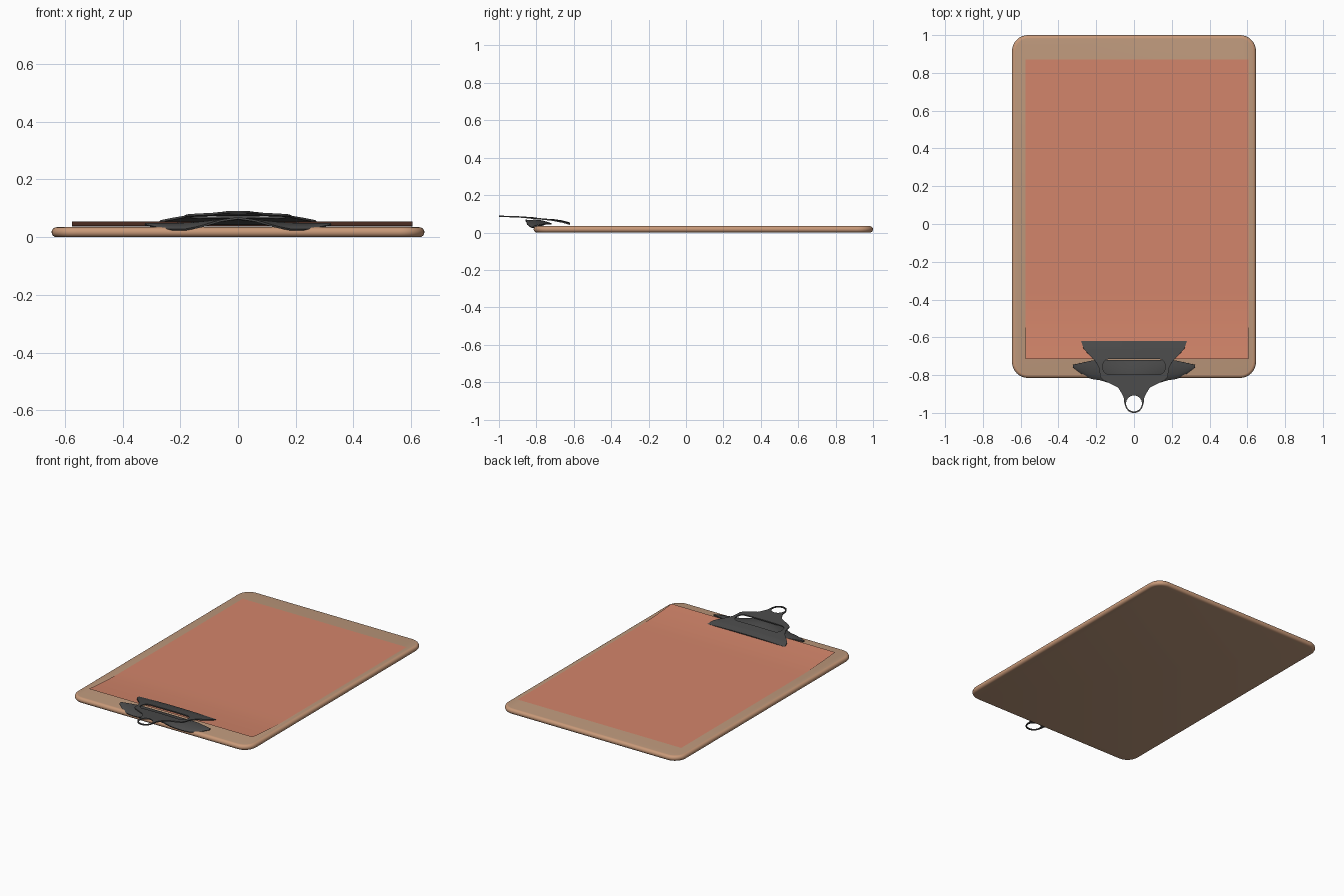
import bpy, bmesh, math

if "Cube" in bpy.data.objects:
    bpy.data.objects.remove(bpy.data.objects["Cube"])


def material(name, rgb):
    m = bpy.data.materials.new(name)
    m.diffuse_color = (*rgb, 1)
    m.use_nodes = True
    m.node_tree.nodes["Principled BSDF"].inputs["Base Color"].default_value = m.diffuse_color
    return m


TAN = material("tan board", (0.51, 0.315, 0.20))
RIM = material("warm board rim", (0.58, 0.32, 0.19))
PAPER = material("terracotta paper", (0.65, 0.235, 0.145))
METAL = material("dark grey metal", (0.068, 0.068, 0.068))


def finish(name, bm, mats):
    bmesh.ops.recalc_face_normals(bm, faces=bm.faces)
    me = bpy.data.meshes.new(name)
    bm.to_mesh(me)
    bm.free()
    for m in mats:
        me.materials.append(m)
    ob = bpy.data.objects.new(name, me)
    bpy.context.collection.objects.link(ob)
    return ob


def select(ob):
    bpy.ops.object.select_all(action='DESELECT')
    ob.select_set(True)
    bpy.context.view_layer.objects.active = ob


def smooth(ob):
    select(ob)
    bpy.ops.object.shade_smooth_by_angle(angle=math.radians(35))


def rounded_rect(cx, cy, hx, hy, r, n):
    pts = []
    for k, (sx, sy) in enumerate([(1, 1), (-1, 1), (-1, -1), (1, -1)]):
        for i in range(n + 1):
            a = math.pi / 2 * (k + i / n)
            pts.append((cx + sx * (hx - r) + r * math.cos(a),
                        cy + sy * (hy - r) + r * math.sin(a)))
    return pts


def loft(bm, loops):
    rings = [[bm.verts.new(p) for p in loop] for loop in loops]
    for a, b in zip(rings, rings[1:]):
        for i in range(len(a)):
            j = (i + 1) % len(a)
            bm.faces.new((a[i], a[j], b[j], b[i])).material_index = 1
    bm.faces.new(rings[0][::-1])
    bm.faces.new(rings[-1])


def sheet(name, nu, nv, f, mat, thick=0):
    # surface from a function of u in -1..1 and v in 0..1
    bm = bmesh.new()
    g = [[bm.verts.new(f(2 * i / nu - 1, j / nv)) for i in range(nu + 1)]
         for j in range(nv + 1)]
    for j in range(nv):
        for i in range(nu):
            bm.faces.new((g[j][i], g[j][i + 1], g[j + 1][i + 1], g[j + 1][i]))
    ob = finish(name, bm, [mat])
    if ob.data.polygons[0].normal.z < 0:
        ob.data.flip_normals()
    if thick:
        select(ob)
        md = ob.modifiers.new("thickness", 'SOLIDIFY')
        md.thickness, md.offset = thick, 0
        bpy.ops.object.modifier_apply(modifier=md.name)
    return ob


def interp(table, x):
    for (x0, y0), (x1, y1) in zip(table, table[1:]):
        if x <= x1:
            return y0 + (y1 - y0) * (x - x0) / (x1 - x0)
    return table[-1][1]


def cut(ob, outline):
    bm = bmesh.new()
    loft(bm, [[(x, y, z) for x, y in outline] for z in (0, 0.2)])
    cutter = finish("cutter", bm, [METAL, METAL])
    cutter.hide_render = True
    select(ob)
    md = ob.modifiers.new("cut", 'BOOLEAN')
    md.operation, md.object, md.solver = 'DIFFERENCE', cutter, 'EXACT'
    bpy.ops.object.modifier_apply(modifier=md.name)
    bpy.data.objects.remove(cutter)


# Board with rounded corners and a half-round rim
R = 0.0172
loops = []
for k in range(9):
    a = math.pi * (k / 8 - 0.5)
    d = R * (1 - math.cos(a))
    z = R + R * math.sin(a)
    loops.append([(x, y, z) for x, y in
                  rounded_rect(0, 0.0925, 0.646 - d, 0.9075 - d, 0.085 - d, 8)])
bm = bmesh.new()
loft(bm, loops)
smooth(finish("board", bm, [TAN, RIM]))


# Paper sheet, lifting toward the clip
def paper(u, v):
    y = -0.715 + 1.585 * v
    t = max(0, (-0.40 - y) / 0.315)
    return 0.015 + 0.59 * u, y, 0.037 + 0.018 * t ** 1.6


smooth(sheet("paper", 1, 40, paper, PAPER))

# Upper clip plate: half width and height along its length
WIDTH = [(-1.0, 0.01), (-0.992, 0.028), (-0.975, 0.043), (-0.95, 0.051),
         (-0.92, 0.054), (-0.90, 0.063), (-0.867, 0.083), (-0.845, 0.125),
         (-0.825, 0.165), (-0.81, 0.178), (-0.76, 0.186), (-0.725, 0.205),
         (-0.69, 0.24), (-0.66, 0.267), (-0.62, 0.28)]
HEIGHT = [(-1.0, 0.087), (-0.9, 0.084), (-0.8, 0.077), (-0.72, 0.070),
          (-0.66, 0.061), (-0.62, 0.050)]


def upper(u, v):
    y = -1 + 0.38 * v
    x = u * interp(WIDTH, y)
    return x, y, interp(HEIGHT, y) - 0.006 * (x / 0.28) ** 2


clip = sheet("clip_upper_plate", 16, 48, upper, METAL, 0.007)
cut(clip, rounded_rect(0, -0.756, 0.165, 0.041, 0.035, 6))   # slot
cut(clip, rounded_rect(0, -0.95, 0.042, 0.042, 0.0419, 8))   # hanging hole
smooth(clip)

# Lower clip plate: arched in the middle, with pointed wings
FRONT = [(0, -0.858), (0.1, -0.85), (0.18, -0.825), (0.23, -0.818),
         (0.28, -0.79), (0.322, -0.758)]
BACK = [(0, -0.72), (0.21, -0.72), (0.322, -0.745)]
FRONT_Z = [(0, 0.066), (0.06, 0.057), (0.13, 0.036), (0.18, 0.026),
           (0.25, 0.026), (0.322, 0.042)]


def lower(u, v):
    x = 0.322 * u
    a = abs(x)
    y0, y1 = interp(FRONT, a), interp(BACK, a)
    z0, z1 = interp(FRONT_Z, a), 0.046
    mid = 0.012 * math.sin(math.pi * v) * (1 - abs(u))
    return x, y0 + (y1 - y0) * v, z0 + (z1 - z0) * math.sqrt(v) + mid


smooth(sheet("clip_lower_plate", 32, 10, lower, METAL, 0.007))
